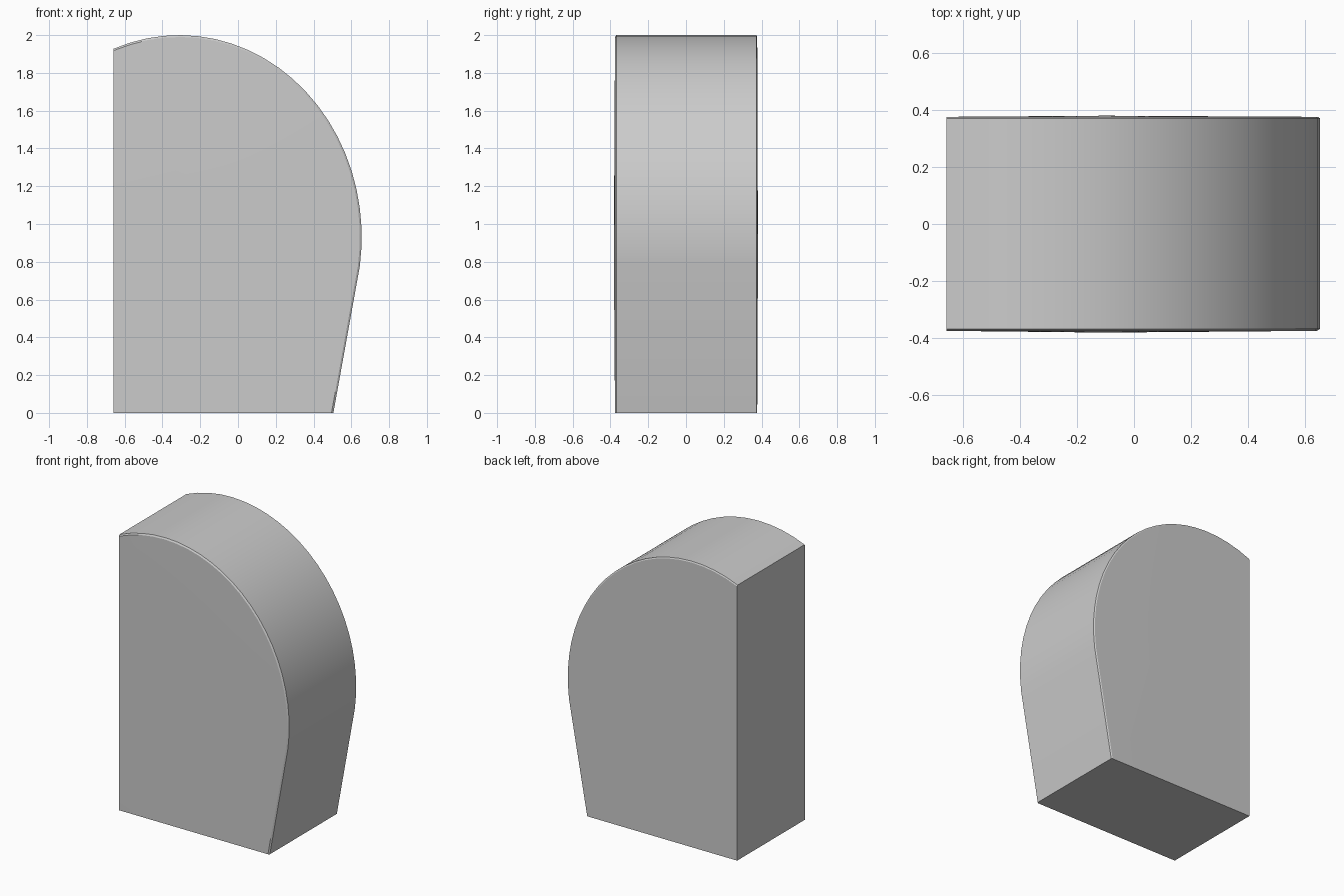
import bpy, bmesh, math

if "Cube" in bpy.data.objects:
    bpy.data.objects.remove(bpy.data.objects["Cube"])

# Side profile: flat left and base, sloped right edge, elliptical crown
CX, CZ, RX, RZ = -0.31, 0.93, 0.965, 1.07
LEFT, STEPS = -0.66, 22
START = math.asin((0.78 - CZ) / RZ)
END = math.acos((LEFT - CX) / RX)


def profile(inset):
    pts = [(LEFT, 0.0), (0.505 - inset, 0.0)]
    for i in range(STEPS + 1):
        a = START + (END - START) * i / STEPS
        x = CX + (RX - inset) * math.cos(a)
        z = CZ + (RZ - inset) * math.sin(a)
        pts.append((LEFT if i == STEPS else x, z))
    return pts


bm = bmesh.new()

# Rings from front to back; the inset rings form the softened rim
rings = []
for y, inset in ((-0.376, 0.01), (-0.369, 0.0), (0.372, 0.0), (0.377, 0.008)):
    rings.append([bm.verts.new((x, y, z)) for x, z in profile(inset)])
n = len(rings[0])
for a, b in zip(rings, rings[1:]):
    for i in range(n):
        j = (i + 1) % n
        bm.faces.new((a[i], a[j], b[j], b[i]))

# Very slightly domed front and back
for ring, y in ((rings[0], -0.382), (rings[-1], 0.381)):
    hub = bm.verts.new((-0.1, y, 0.85))
    for i in range(n):
        bm.faces.new((hub, ring[i], ring[(i + 1) % n]))

bmesh.ops.recalc_face_normals(bm, faces=bm.faces)
mesh = bpy.data.meshes.new("rounded_block")
bm.to_mesh(mesh)
bm.free()
block = bpy.data.objects.new("rounded_block", mesh)
bpy.context.collection.objects.link(block)
bpy.context.view_layer.objects.active = block
block.select_set(True)
bpy.ops.object.shade_smooth_by_angle(angle=math.radians(25))
